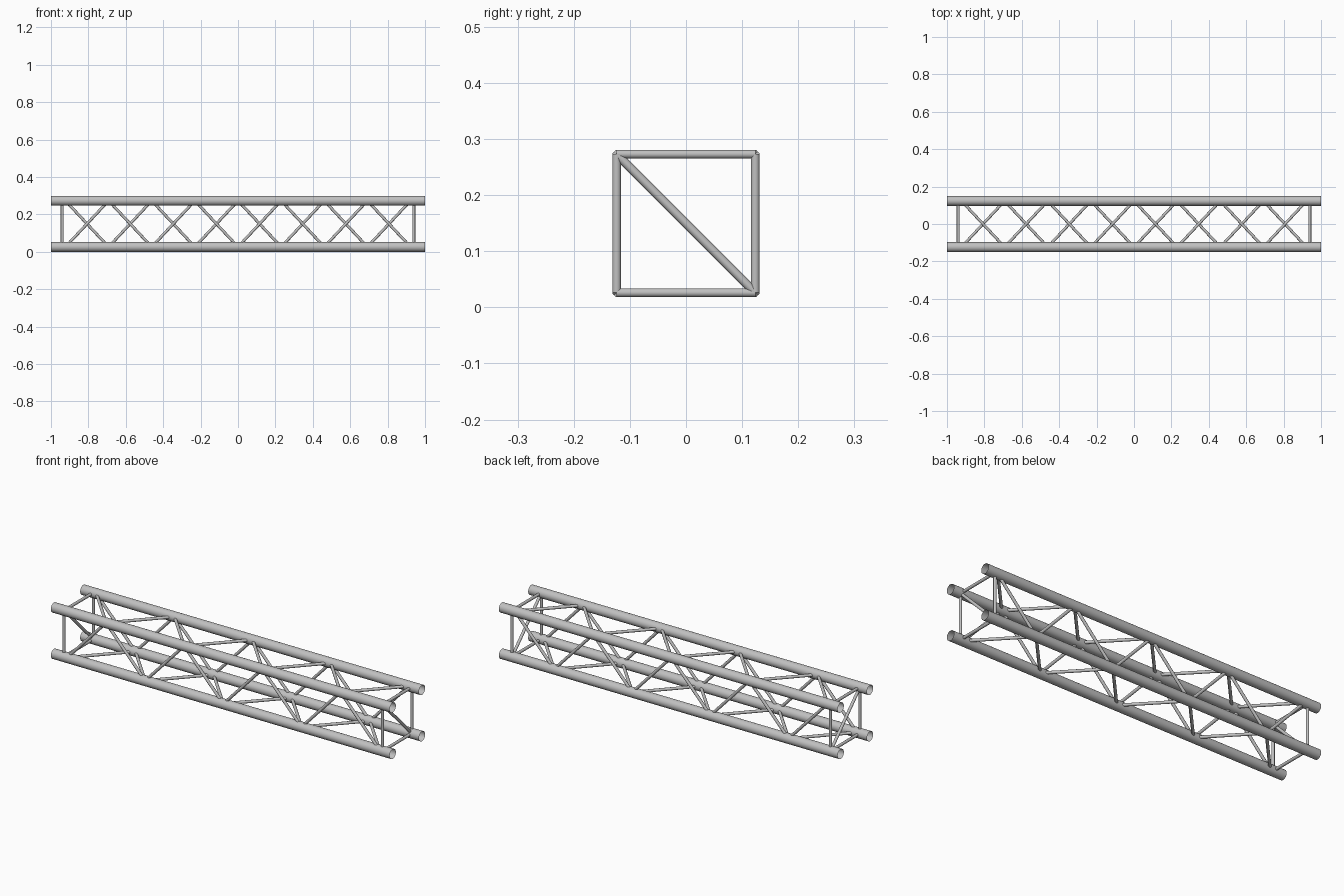
import bpy
import math
from mathutils import Vector

cube = bpy.data.objects.get("Cube")
if cube:
    bpy.data.objects.remove(cube, do_unlink=True)

HALF_LENGTH = 1.0
OFFSET = 0.1235        # chord centre from the truss axis
CHORD_R = 0.026
BRACE_R = 0.0077
MID_Z = OFFSET + CHORD_R
POST_X = 0.94          # end frame position
NODE_X = 0.9225        # last lacing node
BAYS = 8

metal = bpy.data.materials.new("aluminium_grey")
metal.use_nodes = True
COLOUR = (0.53, 0.53, 0.53, 1)
metal.diffuse_color = COLOUR
metal.node_tree.nodes["Principled BSDF"].inputs["Base Color"].default_value = COLOUR


def tube(name, start, end, radius, sides, cap):
    """Round bar between two points."""
    a, b = Vector(start), Vector(end)
    bpy.ops.mesh.primitive_cylinder_add(
        vertices=sides, radius=radius, depth=(b - a).length,
        end_fill_type=cap, location=(a + b) / 2,
        rotation=(b - a).to_track_quat('Z', 'Y').to_euler())
    obj = bpy.context.object
    obj.name = name
    obj.data.materials.append(metal)
    bpy.ops.object.shade_smooth_by_angle(angle=math.radians(40))
    return obj


def point(x, corner):
    return (x, corner[0] * OFFSET, MID_Z + corner[1] * OFFSET)


# Corners in order around the section, as (y sign, z sign)
corners = {
    "front_bottom": (-1, -1),
    "front_top": (-1, 1),
    "back_top": (1, 1),
    "back_bottom": (1, -1),
}
ring = list(corners.values())
faces = ["front", "top", "back", "bottom"]

# Main chords: open-ended pipes
for name, corner in corners.items():
    tube(name + "_chord", point(-HALF_LENGTH, corner), point(HALF_LENGTH, corner),
         CHORD_R, 32, 'NOTHING')

# Square end frames, each with one diagonal
for side, x in (("right", -POST_X), ("left", POST_X)):
    for i, face in enumerate(faces):
        tube(f"{side}_end_{face}_bar", point(x, ring[i]), point(x, ring[(i + 1) % 4]),
             BRACE_R, 16, 'NGON')
    tube(f"{side}_end_diagonal", point(x, corners["front_top"]),
         point(x, corners["back_bottom"]), BRACE_R, 16, 'NGON')

# Zigzag lacing on all four faces; neighbouring chords alternate nodes
step = 2 * NODE_X / BAYS
for i, face in enumerate(faces):
    pair = (ring[i], ring[(i + 1) % 4])
    for bay in range(BAYS):
        x = -NODE_X + bay * step
        tube(f"{face}_lacing_{bay + 1}", point(x, pair[(bay + i) % 2]),
             point(x + step, pair[(bay + i + 1) % 2]), BRACE_R, 16, 'NGON')
